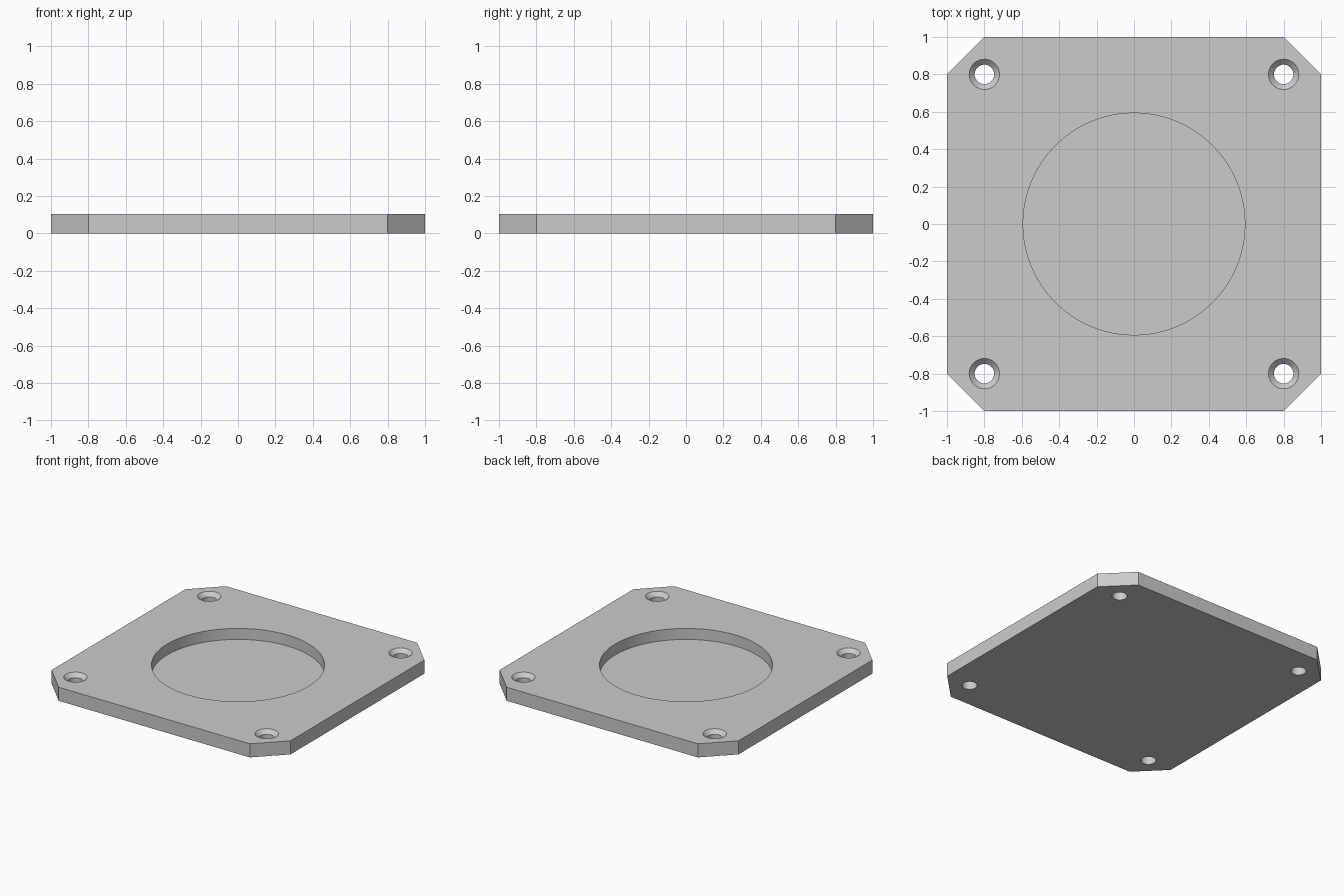
import bpy
import bmesh
from math import radians

SIZE = 1.0        # half width of the plate
CHAMFER = 0.2     # corner cut
THICK = 0.103
RECESS_R, RECESS_FLOOR = 0.593, 0.02
HOLE_R, SINK_R, HOLE_POS = 0.052, 0.081, 0.8

if "Cube" in bpy.data.objects:
    bpy.data.objects.remove(bpy.data.objects["Cube"], do_unlink=True)

grey = bpy.data.materials.new("plain grey")
grey.use_nodes = True
colour = (0.6, 0.6, 0.6, 1)
grey.diffuse_color = colour
grey.node_tree.nodes["Principled BSDF"].inputs["Base Color"].default_value = colour


def loft(name, rings):
    """Solid through stacked rings of points, all with the same count."""
    bm = bmesh.new()
    loops = [[bm.verts.new(p) for p in ring] for ring in rings]
    count = len(loops[0])
    for low, high in zip(loops, loops[1:]):
        for i in range(count):
            j = (i + 1) % count
            bm.faces.new((low[i], low[j], high[j], high[i]))
    bm.faces.new(loops[0][::-1])
    bm.faces.new(loops[-1])
    bmesh.ops.recalc_face_normals(bm, faces=bm.faces)
    mesh = bpy.data.meshes.new(name)
    bm.to_mesh(mesh)
    bm.free()
    mesh.materials.append(grey)
    obj = bpy.data.objects.new(name, mesh)
    bpy.context.collection.objects.link(obj)
    return obj


def turned(name, x, y, profile, sides):
    """Round solid from (radius, height) pairs."""
    bm = bmesh.new()
    circle = bmesh.ops.create_circle(bm, segments=sides, radius=1)["verts"]
    unit = [(v.co.x, v.co.y) for v in circle]
    bm.free()
    return loft(name, [[(x + r * cx, y + r * cy, z) for cx, cy in unit]
                       for r, z in profile])


# Square plate with cut corners
c = SIZE - CHAMFER
outline = [(c, -SIZE), (SIZE, -c), (SIZE, c), (c, SIZE),
           (-c, SIZE), (-SIZE, c), (-SIZE, -c), (-c, -SIZE)]
plate = loft("mounting_plate", [[(x, y, z) for x, y in outline] for z in (0, THICK)])

# Round recess and four countersunk screw holes
cutters = [turned("recess_cutter", 0, 0,
                  [(RECESS_R, RECESS_FLOOR), (RECESS_R, THICK + 0.1)], 96)]
sink_z = THICK - (SINK_R - HOLE_R)
hole_profile = [(HOLE_R, -0.1), (HOLE_R, sink_z), (SINK_R, THICK), (SINK_R, THICK + 0.1)]
for sx in (-1, 1):
    for sy in (-1, 1):
        cutters.append(turned("screw_hole_cutter", sx * HOLE_POS, sy * HOLE_POS,
                              hole_profile, 48))

for cutter in cutters:
    mod = plate.modifiers.new(cutter.name, 'BOOLEAN')
    mod.operation = 'DIFFERENCE'
    mod.solver = 'EXACT'
    mod.object = cutter

# Apply the cuts and drop the cutters
bpy.ops.object.select_all(action='DESELECT')
plate.select_set(True)
bpy.context.view_layer.objects.active = plate
for mod in list(plate.modifiers):
    bpy.ops.object.modifier_apply(modifier=mod.name)
for cutter in cutters:
    bpy.data.objects.remove(cutter, do_unlink=True)

bpy.ops.object.shade_smooth_by_angle(angle=radians(30))
